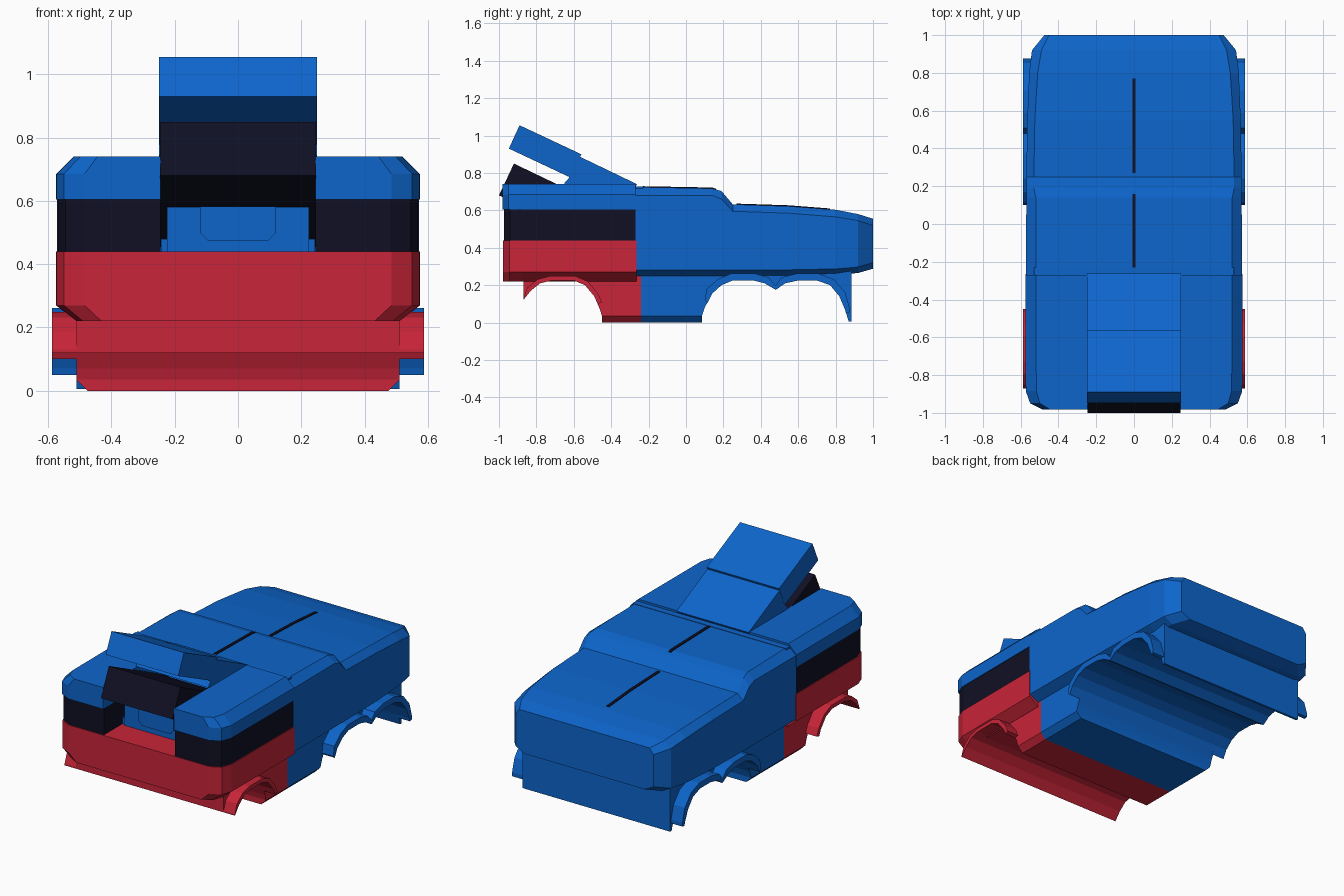
import bpy, bmesh, math

cube = bpy.data.objects.get("Cube")
if cube:
    bpy.data.objects.remove(cube, do_unlink=True)


def material(name, rgb):
    m = bpy.data.materials.new(name)
    m.use_nodes = True
    m.diffuse_color = (*rgb, 1)
    bsdf = next(n for n in m.node_tree.nodes if n.type == 'BSDF_PRINCIPLED')
    bsdf.inputs["Base Color"].default_value = (*rgb, 1)
    return m


BLUE = material("body_blue", (0.004, 0.130, 0.600))
RED = material("lower_red", (0.580, 0.018, 0.040))
BLACK = material("glass_black", (0.005, 0.005, 0.018))


def loft(name, rings, mat):
    """Skin a list of equal-length rings and cap both ends."""
    bm = bmesh.new()
    loops = [[bm.verts.new(p) for p in ring] for ring in rings]
    n = len(loops[0])
    for a, b in zip(loops, loops[1:]):
        for i in range(n):
            j = (i + 1) % n
            bm.faces.new((a[i], a[j], b[j], b[i]))
    bm.faces.new(loops[0])
    bm.faces.new(loops[-1])
    bmesh.ops.recalc_face_normals(bm, faces=bm.faces)
    mesh = bpy.data.meshes.new(name)
    bm.to_mesh(mesh)
    bm.free()
    mesh.materials.append(mat)
    obj = bpy.data.objects.new(name, mesh)
    bpy.context.collection.objects.link(obj)
    return obj


def extrude(name, profile, x0, x1, mat):
    """Extrude a (y, z) side profile across x."""
    return loft(name, [[(x, y, z) for y, z in profile] for x in (x0, x1)], mat)


def box(name, x, y0, y1, z0, z1, mat):
    return extrude(name, [(y0, z0), (y1, z0), (y1, z1), (y0, z1)], -x, x, mat)


# Wheel arch curves (y, z)
front_arch = [(-.87, .12), (-.83, .17), (-.78, .21), (-.72, .225), (-.60, .225),
              (-.54, .20), (-.49, .14), (-.46, .07), (-.45, .035)]
mid_arch = [(.085, .035), (.10, .08), (.14, .155), (.19, .20), (.25, .225),
            (.36, .225), (.42, .21), (.48, .175)]
rear_arch = [(.48, .175), (.53, .21), (.60, .225), (.70, .225), (.77, .20),
             (.82, .14), (.85, .07), (.87, .005)]

# Chassis with wheel tunnels, split by colour
extrude("front_chassis", [(-.87, .27)] + front_arch + [(-.24, .035), (-.24, .27)],
        -.51, .51, RED)
extrude("rear_chassis", [(-.24, .27), (-.24, .035)] + mid_arch + rear_arch[1:]
        + [(.885, .005), (.885, .30)], -.51, .51, BLUE)

# Tapered belly between the wheels
for name, y0, y1, mat in (("front_belly", -.45, -.24, RED),
                          ("rear_belly", -.24, .085, BLUE)):
    loft(name, [[(-w, y0, z), (w, y0, z), (w, y1, z), (-w, y1, z)]
                for z, w in ((0, .475), (.035, .51))], mat)


# Fender lips: strips thickened away from each wheel centre
def fender(name, arch, cy, t, lo, hi, mat):
    outer = []
    for y, z in arch:
        dy, dz = y - cy, z - .03
        k = t / math.hypot(dy, dz)
        outer.append((min(max(y + dy * k, lo), hi), z + dz * k))
    for side, s in (("left", 1), ("right", -1)):
        extrude(f"{name}_{side}", arch + outer[::-1], s * .50, s * .588, mat)


fender("front_fender", front_arch[:7] + [(-.472, .10)], -.66, .025, -.87, -.45, RED)
fender("middle_fender", [(.115, .105)] + mid_arch[2:], .30, .038, .10, .48, BLUE)
fender("rear_fender", rear_arch[:-1] + [(.855, .05)], .66, .038, .48, .875, BLUE)


# Main body: (y, half width, roof half width, bottom z, shoulder z, roof z)
sections = [(-.27, .572, .52, .25, .68, .725), (.14, .57, .52, .25, .68, .717),
            (.19, .57, .53, .25, .66, .703), (.25, .57, .53, .25, .595, .632),
            (.55, .565, .525, .25, .585, .622), (.80, .555, .51, .255, .565, .603),
            (.92, .54, .49, .265, .545, .58), (1.0, .475, .45, .288, .52, .555)]
rings = []
for y, w, r, zb, zs, zt in sections:
    half = [(w - .06, zb), (w, zb + .032), (w, zs), (r, zt)]
    rings.append([(x, y, z) for x, z in half] + [(-x, y, z) for x, z in half[::-1]])
loft("main_body", rings, BLUE)
box("roof_front_lip", .53, -.275, -.23, .66, .727, BLUE)

# Centre stripes on roof and rear deck
for name, pts in (("roof_stripe", [(-.23, .724), (.14, .717), (.16, .711)]),
                  ("deck_stripe", [(.27, .631), (.55, .622), (.77, .605)])):
    extrude(name, [(y, z - .003) for y, z in pts]
            + [(y, z + .005) for y, z in pts[::-1]], -.009, .009, BLACK)

# Front tub: rounded plan, pulled in towards the bottom
nose = [(.575, -.265), (.573, -.88), (.55, -.945), (.485, -.978)]


def tub_ring(z, k):
    return ([(x * k, y, z) for x, y in nose] + [(-x * k, y, z) for x, y in nose[::-1]])


loft("front_tub", [tub_ring(.22, .89), tub_ring(.27, 1), tub_ring(.44, 1)], RED)

# Side pods left and right of the open cab: dark window band and blue cap
INNER = .245


def pod_ring(s, z, k=1, dy=0):
    pts = [(INNER, -.265)] + nose + [(INNER, -.978)]
    return [(s * (INNER + (x - INNER) * k), y + dy, z) for x, y in pts]


for side, s in (("left", 1), ("right", -1)):
    loft(f"window_band_{side}", [pod_ring(s, .44, .985, .005),
                                 pod_ring(s, .606, .985, .005)], BLACK)
    loft(f"pod_cap_{side}", [pod_ring(s, .605, 1, -.004), pod_ring(s, .685, 1, -.004),
                             pod_ring(s, .74, .83, -.004)], BLUE)

# Cab console with a chamfered plaque
box("console", .225, -.80, -.27, .44, .58, BLUE)
box("console_base", .244, -.79, -.27, .44, .48, BLUE)
plaque = [(-.12, .583), (-.12, .50), (-.095, .475), (.095, .475), (.12, .50), (.12, .583)]
loft("console_plaque", [[(x, y, z) for x, z in plaque] for y in (-.809, -.80)], BLUE)

# Raised hatch in two panels, and the tilted dark windscreen block
extrude("hatch_front_panel", [(-.89, 1.055), (-.56, .90), (-.617, .775), (-.947, .93)],
        -.25, .25, BLUE)
extrude("hatch_rear_panel", [(-.57, .888), (-.262, .74), (-.33, .62), (-.652, .745),
                             (-.63, .768)], -.249, .249, BLUE)
extrude("windscreen_block", [(-.92, .85), (-.45, .625), (-.53, .455), (-1.0, .68)],
        -.247, .247, BLACK)
